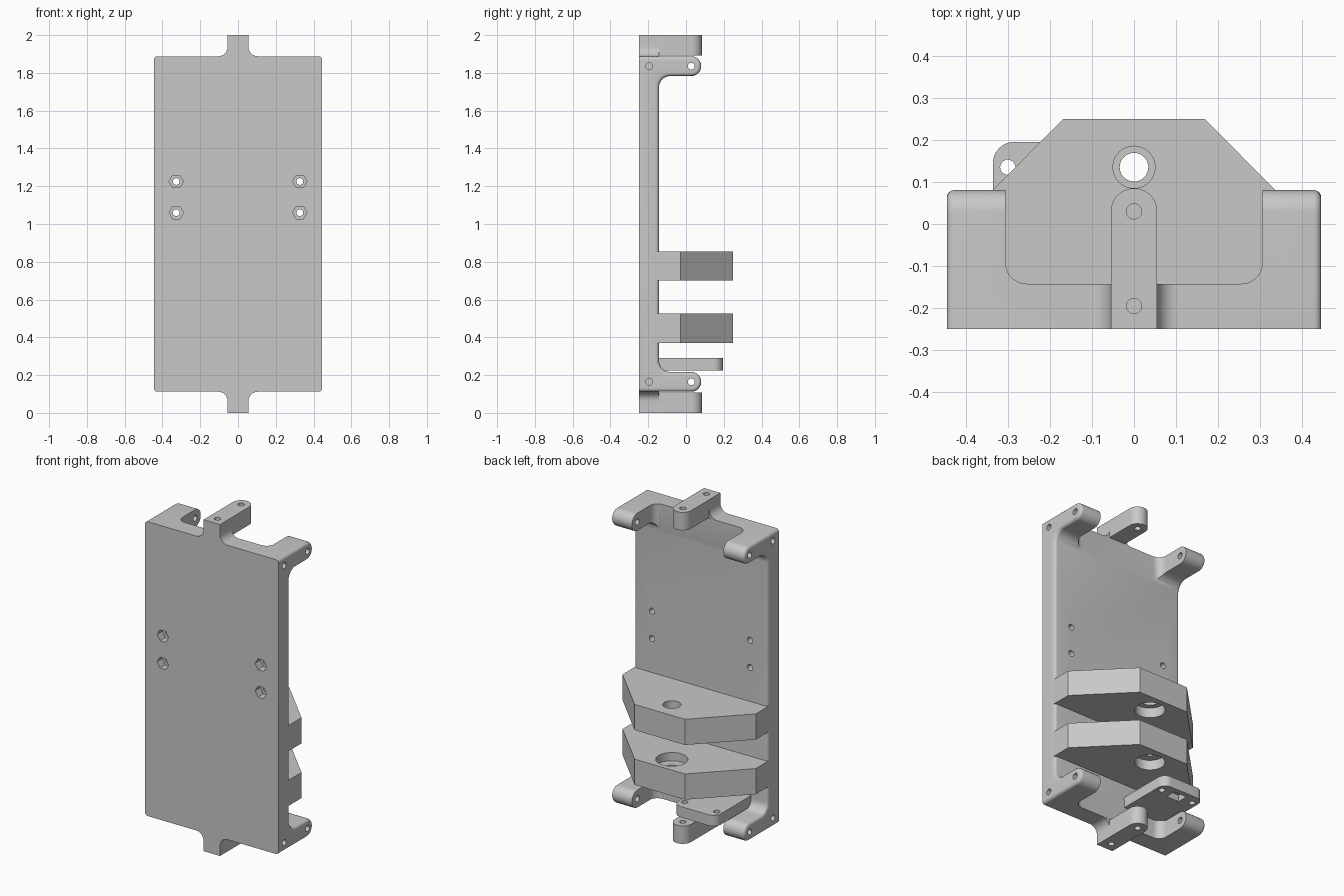
import bpy, bmesh
from math import radians, cos, sin

if "Cube" in bpy.data.objects:
    bpy.data.objects.remove(bpy.data.objects["Cube"])

GREY = (0.58, 0.58, 0.58, 1)
mat = bpy.data.materials.new("light grey")
mat.use_nodes = True
mat.diffuse_color = GREY
mat.node_tree.nodes["Principled BSDF"].inputs["Base Color"].default_value = GREY

HALF_W, FRONT, BACK, TOP, SMALL = 0.445, -0.25, -0.143, 1.888, 0.018


def arc(cx, cy, r, a, b, n=12):
    angles = [radians(a + (b - a) * i / n) for i in range(n + 1)]
    return [(cx + r * cos(t), cy + r * sin(t)) for t in angles]


def circle(cx, cy, r, n=40):
    return arc(cx, cy, r, 0, 360 - 360 / n, n - 1)


def loft(name, axis, sections):
    """Skin matching 2D outlines, given as (position along axis, outline)."""
    place = {"x": lambda p, t: (t, p[0], p[1]),
             "y": lambda p, t: (p[0], t, p[1]),
             "z": lambda p, t: (p[0], p[1], t)}[axis]
    bm = bmesh.new()
    rings = [[bm.verts.new(place(p, t)) for p in pts] for t, pts in sections]
    n = len(rings[0])
    bm.faces.new(rings[0][::-1])
    bm.faces.new(rings[-1])
    for a, b in zip(rings, rings[1:]):
        for i in range(n):
            j = (i + 1) % n
            bm.faces.new((a[i], a[j], b[j], b[i]))
    if bm.calc_volume(signed=True) < 0:
        bmesh.ops.reverse_faces(bm, faces=bm.faces)
    mesh = bpy.data.meshes.new(name)
    bm.to_mesh(mesh)
    bm.free()
    mesh.materials.append(mat)
    ob = bpy.data.objects.new(name, mesh)
    bpy.context.collection.objects.link(ob)
    return ob


def prism(name, pts, axis, lo, hi):
    return loft(name, axis, [(lo, pts), (hi, pts)])


def combine(ob, others, operation="DIFFERENCE"):
    """Apply booleans one by one and remove the helper objects."""
    bpy.context.view_layer.objects.active = ob
    for other in others:
        mod = ob.modifiers.new("cut", "BOOLEAN")
        mod.operation, mod.solver, mod.object = operation, "EXACT", other
        bpy.ops.object.modifier_apply(modifier=mod.name)
        bpy.data.objects.remove(other)


def hole(x, y, r, lo, hi, axis="z", n=40):
    return prism("hole_cutter", circle(x, y, r, n), axis, lo, hi)


def finish(ob):
    bpy.ops.object.select_all(action="DESELECT")
    ob.select_set(True)
    bpy.context.view_layer.objects.active = ob
    bpy.ops.object.shade_smooth_by_angle(angle=radians(32))


# Back plate with four arms: one side profile, shrunk at both ends for round edges
arm_r, fillet = 0.0525, 0.06
arm_y, arm_z = 0.028, TOP - arm_r


def side_profile(inset):
    half = [(FRONT, TOP - inset)] + arc(arm_y, arm_z, arm_r - inset, 90, -90, 20)
    half += arc(BACK + fillet, TOP - 2 * arm_r - fillet, fillet + inset, 90, 180)
    return half + [(y, 2 - z) for y, z in reversed(half)]


rim = [(HALF_W - SMALL + dx, side_profile(SMALL - dz))
       for dx, dz in arc(0, 0, SMALL, 0, 90, 5)]
body = loft("plate_with_arms", "x",
            [(-x, pts) for x, pts in rim] + rim[::-1])

gap, r, floor = 0.305, 0.05, BACK + 0.001
opening = ([(gap, 0.4), (-gap, 0.4)] + arc(-gap + r, floor + r, r, 180, 270)
           + arc(gap - r, floor + r, r, 270, 360))
cuts = [prism("opening_cutter", opening, "z", -0.5, 2.5)]

# Arm pin holes and blind side holes
for z in (arm_z, 2 - arm_z):
    cuts.append(hole(arm_y, z, 0.018, -1, 1, "x"))
    for s in (-1, 1):
        ends = sorted((s * 0.33, s * 0.6))
        cuts.append(hole(-0.195, z, 0.018, *ends, "x"))

# Screw holes with hexagonal nut pockets on the front
for x in (-0.327, 0.327):
    for z in (1.06, 1.225):
        cuts.append(hole(x, z, 0.018, -0.5, 0.1, "y"))
        cuts.append(hole(x, z, 0.038, -0.5, -0.2, "y", 6))
combine(body, cuts)
finish(body)

# Centre lugs at the top and bottom, with flared roots
for name, flip in (("top_lug", False), ("bottom_lug", True)):
    def up(z):
        return 2 - z if flip else z

    lug_w, flare = 0.055, 0.05
    pill = [(-lug_w, FRONT), (lug_w, FRONT)] + arc(0, 0.03, lug_w, 0, 180, 24)
    lug = prism(name, pill, "z", *sorted((up(TOP + 0.004), up(2))))
    root = [(lug_w + flare, TOP - 0.006)]
    root += arc(lug_w + flare, TOP + flare, flare, 270, 180)
    root += [(-x, z) for x, z in reversed(root)]
    root = prism("root", [(x, up(z)) for x, z in root], "y", FRONT, BACK)
    combine(lug, [root], "UNION")
    combine(lug, [hole(0, 0.03, 0.018, -1, 3),
                  hole(0, -0.195, 0.018, *sorted((up(TOP + 0.01), up(2.1))))])
    finish(lug)

# Two chamfered shelves with stepped bores
outline = [(HALF_W, -0.16), (HALF_W, -0.03), (0.168, 0.25)]
outline += [(-x, y) for x, y in reversed(outline)]
bore_y = 0.135
upper = prism("upper_shelf", outline, "z", 0.70, 0.855)
combine(upper, [hole(0, bore_y, 0.05, 0.6, 1), hole(0, bore_y, 0.083, 0.6, 0.76)])
lower = prism("lower_shelf", outline, "z", 0.37, 0.525)
combine(lower, [hole(0, bore_y, 0.034, 0.3, 0.6), hole(0, bore_y, 0.088, 0.475, 0.6),
                hole(0, bore_y, 0.083, 0.3, 0.43)])
finish(upper)
finish(lower)

# Small mounting tab below the shelves
x0, x1, y1, r = -0.335, -0.05, 0.195, 0.05
tab_outline = ([(x0, -0.16), (x1, -0.16)] + arc(x1 - r, y1 - r, r, 0, 90)
               + arc(x0 + r, y1 - r, r, 90, 180))
tab = prism("mounting_tab", tab_outline, "z", 0.225, 0.29)
pocket = [(-0.235, 0.1), (-0.15, 0.1), (-0.15, 0.165), (-0.235, 0.165)]
combine(tab, [hole(-0.3, bore_y, 0.018, 0, 1), hole(-0.085, bore_y, 0.018, 0, 1),
              prism("pocket_cutter", pocket, "z", 0.1, 0.265)])
finish(tab)
